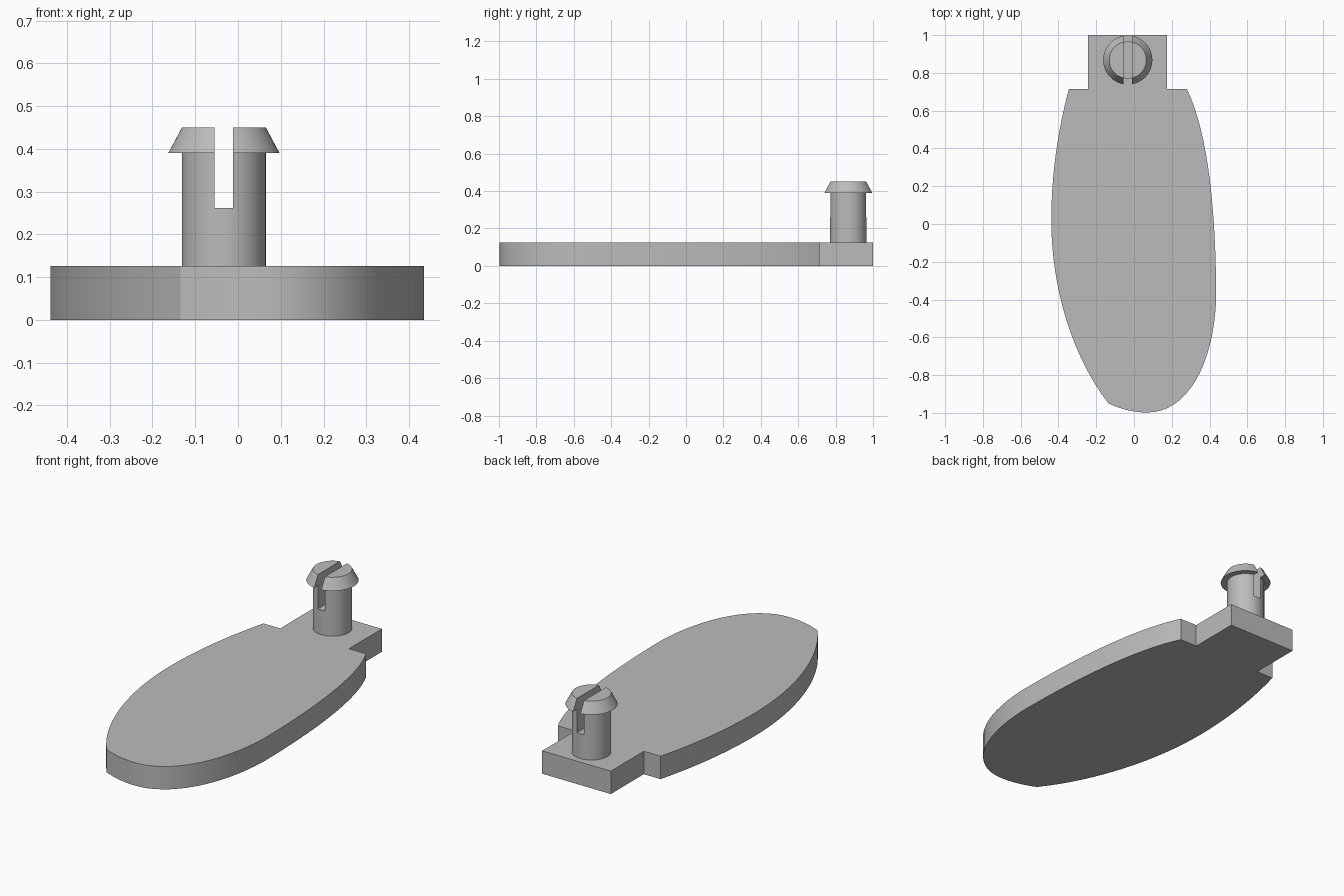
import bpy, bmesh, math
from mathutils import Vector
from mathutils.geometry import interpolate_bezier

cube = bpy.data.objects.get("Cube")
if cube:
    bpy.data.objects.remove(cube, do_unlink=True)

PLATE_TOP = 0.126
PEG_X, PEG_Y = -0.033, 0.868

grey = bpy.data.materials.new("plain grey")
grey.use_nodes = True
grey.diffuse_color = (0.5, 0.5, 0.5, 1)
grey.node_tree.nodes["Principled BSDF"].inputs["Base Color"].default_value = (0.5, 0.5, 0.5, 1)


def add_object(name, bm):
    bmesh.ops.recalc_face_normals(bm, faces=bm.faces)
    mesh = bpy.data.meshes.new(name)
    bm.to_mesh(mesh)
    bm.free()
    mesh.materials.append(grey)
    obj = bpy.data.objects.new(name, mesh)
    bpy.context.collection.objects.link(obj)
    return obj


def select_only(obj):
    bpy.ops.object.select_all(action="DESELECT")
    obj.select_set(True)
    bpy.context.view_layer.objects.active = obj


# Plate outline: curved blade edge, each segment being start, two handles, end
segments = [
    ((-0.345, 0.714), (-0.405, 0.49), (-0.438, 0.25), (-0.438, 0.02)),
    ((-0.438, 0.02), (-0.438, -0.33), (-0.33, -0.70), (-0.135, -0.95)),
    ((-0.135, -0.95), (-0.07, -0.98), (0.0, -0.998), (0.07, -0.998)),
    ((0.07, -0.998), (0.28, -0.998), (0.42, -0.75), (0.435, -0.40)),
    ((0.435, -0.40), (0.435, 0.05), (0.395, 0.48), (0.28, 0.714)),
]
outline = []
for i, seg in enumerate(segments):
    points = interpolate_bezier(*[Vector((x, y, 0)) for x, y in seg], 17)
    outline += points if i == len(segments) - 1 else points[:-1]

# Square tab closing the outline at the back
outline += [Vector((x, y, 0)) for x, y in
            ((0.175, 0.714), (0.175, 1), (-0.243, 1), (-0.243, 0.714))]

bm = bmesh.new()
base = bm.faces.new([bm.verts.new(p) for p in outline])
top = bmesh.ops.extrude_face_region(bm, geom=[base], use_keep_orig=True)
bmesh.ops.translate(bm, vec=(0, 0, PLATE_TOP),
                    verts=[v for v in top["geom"] if isinstance(v, bmesh.types.BMVert)])
plate = add_object("plate_with_tab", bm)

# Snap peg: turned profile with a flared, tapered head
profile = [(0.098, PLATE_TOP - 0.004), (0.098, 0.39), (0.13, 0.39), (0.098, 0.45)]
SIDES = 64
bm = bmesh.new()
rings = [[bm.verts.new((PEG_X + r * math.cos(math.tau * k / SIDES),
                        PEG_Y + r * math.sin(math.tau * k / SIDES), z))
          for k in range(SIDES)] for r, z in profile]
for low, high in zip(rings, rings[1:]):
    for k in range(SIDES):
        n = (k + 1) % SIDES
        bm.faces.new((low[k], low[n], high[n], high[k]))
bm.faces.new(rings[0][::-1])
bm.faces.new(rings[-1])
peg = add_object("snap_peg", bm)

# Slot through the peg, running front to back
bm = bmesh.new()
bmesh.ops.create_cube(bm, size=1)
bmesh.ops.scale(bm, vec=(0.043, 0.4, 0.3), verts=bm.verts)
bmesh.ops.translate(bm, vec=(PEG_X, PEG_Y, 0.262 + 0.15), verts=bm.verts)
cutter = add_object("slot_cutter", bm)
cutter.hide_render = True

slot = peg.modifiers.new("slot", "BOOLEAN")
slot.operation = "DIFFERENCE"
slot.solver = "EXACT"
slot.object = cutter
select_only(peg)
bpy.ops.object.modifier_apply(modifier=slot.name)
bpy.data.objects.remove(cutter, do_unlink=True)

# Smooth curved walls, crisp corners
for obj in (plate, peg):
    select_only(obj)
    bpy.ops.object.shade_smooth_by_angle(angle=math.radians(25))
